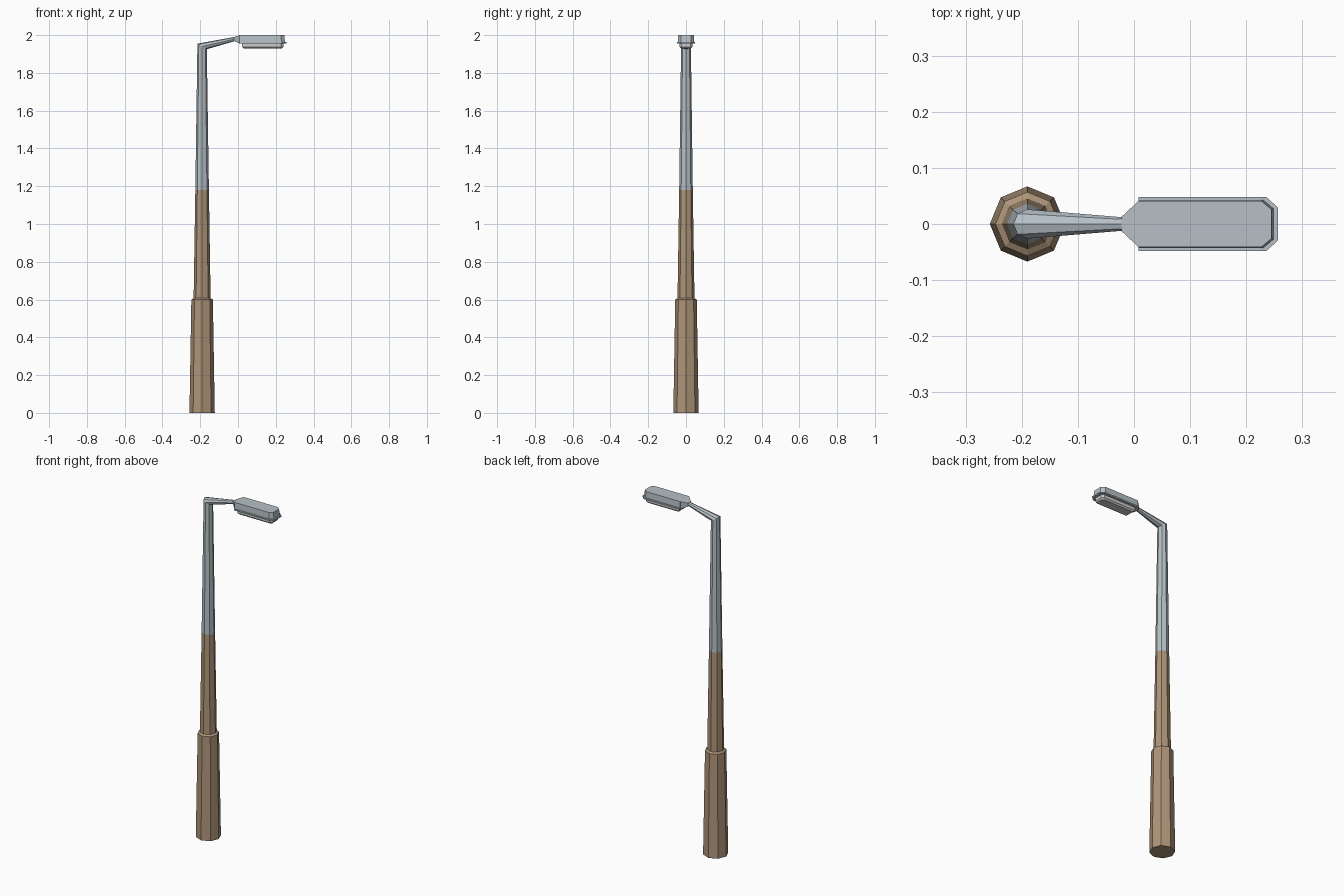
import bpy
from math import sin, cos, pi

if "Cube" in bpy.data.objects:
    bpy.data.objects.remove(bpy.data.objects["Cube"])

POLE_X = -0.19


def material(name, rgb):
    m = bpy.data.materials.new(name)
    m.diffuse_color = (*rgb, 1)
    m.use_nodes = True
    m.node_tree.nodes["Principled BSDF"].inputs["Base Color"].default_value = m.diffuse_color
    return m


wood = material("brown_paint", (0.42, 0.30, 0.19))
metal = material("blue_grey_metal", (0.47, 0.53, 0.57))
glass = material("pale_lens", (0.78, 0.77, 0.76))


def loft(name, rings, mat):
    """Skin a list of equal-length point rings and cap both ends."""
    n = len(rings[0])
    verts = [p for ring in rings for p in ring]
    faces = [(k * n + i, k * n + (i + 1) % n, (k + 1) * n + (i + 1) % n, (k + 1) * n + i)
             for k in range(len(rings) - 1) for i in range(n)]
    faces += [tuple(reversed(range(n))), tuple(range(len(verts) - n, len(verts)))]
    mesh = bpy.data.meshes.new(name)
    mesh.from_pydata(verts, [], faces)
    mesh.materials.append(mat)
    obj = bpy.data.objects.new(name, mesh)
    bpy.context.collection.objects.link(obj)
    return obj


def octagon(x, z, r, rise=(1, 0), ry=None):
    """Eight-sided ring; rise is the (x, z) direction of its in-plane axis."""
    ry = r if ry is None else ry
    return [(x + r * cos(i * pi / 4) * rise[0], ry * sin(i * pi / 4),
             z + r * cos(i * pi / 4) * rise[1]) for i in range(8)]


def outline(half, z):
    """Mirror a half outline (x, y) across y = 0 at height z."""
    return [(x, -y, z) for x, y in half] + [(x, y, z) for x, y in reversed(half)]


# Brown lower post with its thicker stepped base
loft("post_base", [octagon(POLE_X, z, r) for z, r in
                   [(0, 0.067), (0.6, 0.057), (0.607, 0.045), (1.18, 0.036)]], wood)

# Metal upper post, mitred into the tapering arm
loft("upper_post_and_arm", [
    octagon(POLE_X, 1.18, 0.036),
    octagon(POLE_X, 1.94, 0.029, (0.86, -0.51), 0.026),
    octagon(-0.02, 1.979, 0.011, (0.22, -0.975), 0.012)], metal)


# Neck flaring from the arm into the lamp head
def neck_ring(x, y, z0, z1):
    return [(x, -y, z0), (x, y, z0), (x, y, z1), (x, -y, z1)]


loft("lamp_neck", [neck_ring(-0.022, 0.013, 1.969, 1.989),
                   neck_ring(0.008, 0.041, 1.956, 2.0)], metal)

# Lamp housing with chamfered front end
loft("lamp_housing", [
    outline([(0.008, 0.043), (0.230, 0.043), (0.249, 0.027)], 1.963),
    outline([(0.008, 0.041), (0.227, 0.041), (0.245, 0.026)], 2.0)], metal)

# Protruding rim beneath the housing
rim = [(0.008, 0.048), (0.236, 0.048), (0.257, 0.029)]
loft("lamp_rim", [outline(rim, 1.956), outline(rim, 1.964)], metal)

# Lens
loft("lamp_lens", [
    outline([(0.030, 0.026), (0.222, 0.026), (0.232, 0.018)], 1.93),
    outline([(0.022, 0.034), (0.228, 0.034), (0.240, 0.023)], 1.938),
    outline([(0.022, 0.034), (0.228, 0.034), (0.240, 0.023)], 1.957)], glass)
